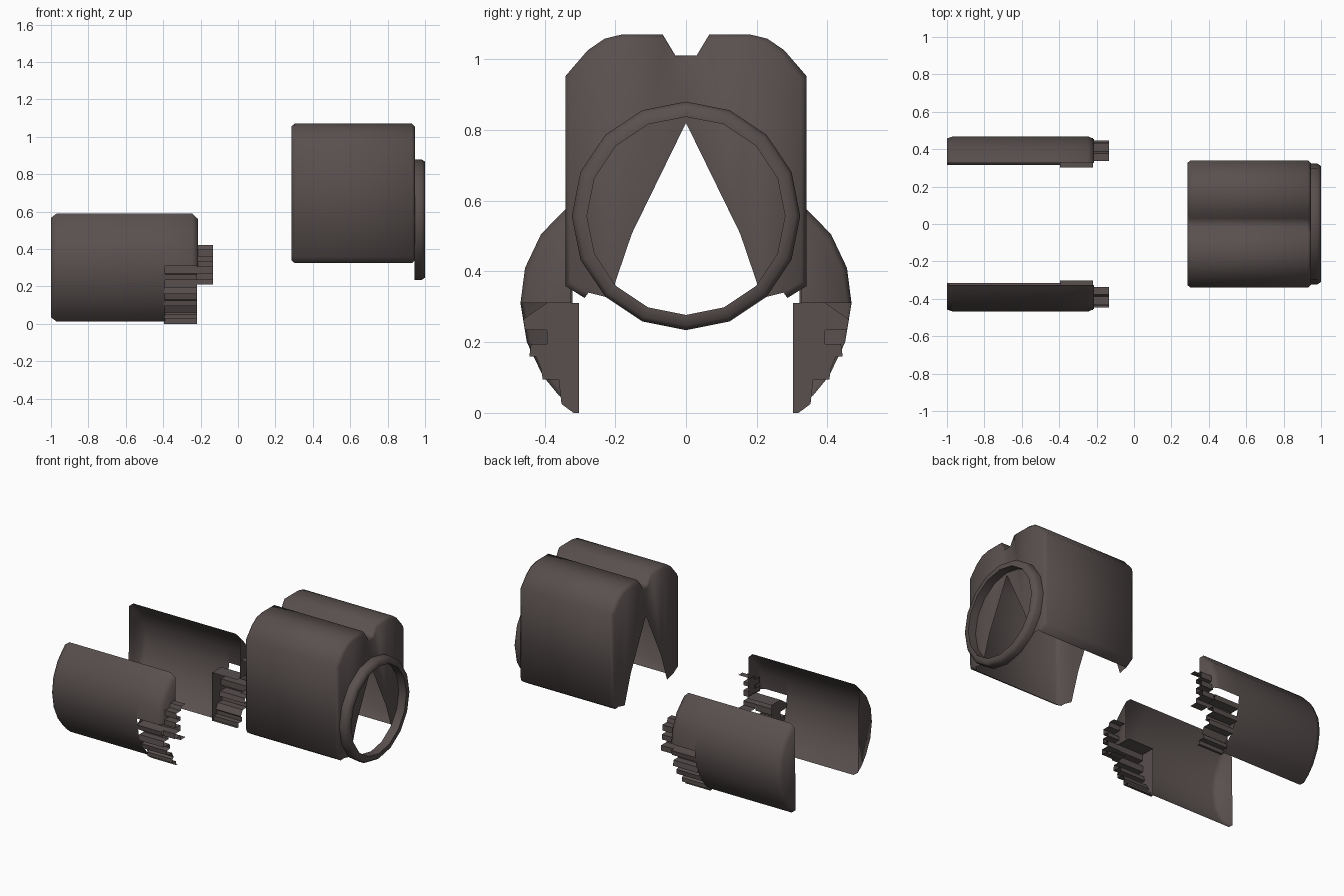
import bpy, bmesh, math

if "Cube" in bpy.data.objects:
    bpy.data.objects.remove(bpy.data.objects["Cube"])

mat = bpy.data.materials.new("dark warm grey")
mat.diffuse_color = (0.10, 0.08, 0.078, 1)
mat.use_nodes = True
mat.node_tree.nodes["Principled BSDF"].inputs["Base Color"].default_value = mat.diffuse_color


def finish(bm, name, angle):
    """Smooth shallow edges and link the object."""
    bmesh.ops.recalc_face_normals(bm, faces=bm.faces)
    for f in bm.faces:
        f.smooth = True
    for e in bm.edges:
        e.smooth = len(e.link_faces) == 2 and e.calc_face_angle(0) < math.radians(angle)
    me = bpy.data.meshes.new(name)
    bm.to_mesh(me)
    bm.free()
    me.materials.append(mat)
    ob = bpy.data.objects.new(name, me)
    bpy.context.collection.objects.link(ob)
    return ob


def loft(name, sections, angle=80, skip=(), caps=(True, True)):
    """Join (x, yz profile) sections along x; skip leaves profile sides open."""
    bm = bmesh.new()
    rings = [[bm.verts.new((x, y, z)) for y, z in prof] for x, prof in sections]
    n = len(rings[0])
    for a, b in zip(rings, rings[1:]):
        for i in range(n):
            if i not in skip:
                j = (i + 1) % n
                bm.faces.new((a[i], a[j], b[j], b[i]))
    ends = [bm.faces.new(r) for r, on in zip((rings[0], rings[-1]), caps) if on]
    if ends:
        bmesh.ops.triangulate(bm, faces=ends)
    return finish(bm, name, angle)


def shrink(prof, cy, cz, k):
    return [(cy + (y - cy) * k, cz + (z - cz) * k) for y, z in prof]


# Main housing: hollow arch with a top groove, V-shaped openings in both end walls
inner = [(0.153, 0.507), (0.215, 0.325)]
outer = [(0.287, 0.325), (0.34, 0.358), (0.34, 0.953), (0.278, 1.025),
         (0.23, 1.058), (0.18, 1.07), (0.066, 1.07), (0.03, 1.01)]


def arch(k):
    half = inner + shrink(outer, 0, 0.70, k)
    return [(0, 0.82)] + half + [(-y, z) for y, z in reversed(half)]


loft("housing", [(0.285, arch(0.96)), (0.303, arch(1)), (0.93, arch(1)), (0.946, arch(0.96))],
     skip=(0, 1, 2, 18, 19, 20))

# Sixteen-sided collar on the end of the housing
bm = bmesh.new()
section = [(0.944, 0.28), (0.944, 0.323), (0.98, 0.323), (1.0, 0.31), (1.0, 0.28)]
N = 16
loops = []
for i in range(N):
    a = 2 * math.pi * i / N
    loops.append([bm.verts.new((x, r * math.sin(a), 0.557 + r * math.cos(a))) for x, r in section])
for i in range(N):
    p, q = loops[i], loops[(i + 1) % N]
    for j in range(len(section)):
        k = (j + 1) % len(section)
        bm.faces.new((p[j], p[k], q[k], q[j]))
finish(bm, "collar", 80)

# Side shells: hollow curved section, lower corner cut away for the rack
upper = [(0.468, 0.31), (0.455, 0.41), (0.41, 0.505), (0.345, 0.572), (0.325, 0.59)]
lower = [(0.315, 0.012), (0.36, 0.05), (0.405, 0.105), (0.45, 0.20)]
full = lower + upper
top_part = [(0.325, 0.31)] + upper

# Toothed profiles (y, z)
lower_rack = [(0.302, 0.0), (0.318, 0.0), (0.318, 0.025), (0.352, 0.025), (0.352, 0.05),
              (0.34, 0.06), (0.36, 0.095), (0.405, 0.095), (0.41, 0.125), (0.375, 0.13),
              (0.383, 0.16), (0.443, 0.16), (0.438, 0.195), (0.393, 0.195), (0.393, 0.235),
              (0.455, 0.235), (0.46, 0.265), (0.395, 0.27), (0.395, 0.31), (0.302, 0.31)]
upper_rack = [(0.338, 0.21), (0.39, 0.21), (0.39, 0.237), (0.446, 0.237), (0.446, 0.27),
              (0.39, 0.27), (0.39, 0.305), (0.438, 0.305), (0.438, 0.337), (0.39, 0.337),
              (0.39, 0.36), (0.432, 0.36), (0.432, 0.397), (0.387, 0.397), (0.378, 0.422),
              (0.338, 0.422)]

for side, s in (("front", -1), ("back", 1)):
    def flip(prof):
        return [(s * y, z) for y, z in prof]
    small = flip(shrink(full, 0.33, 0.30, 0.92))
    loft(side + "_shell", [(-1.0, small), (-0.97, flip(full)), (-0.39, flip(full))],
         skip=(8,), caps=(True, False))
    cut = flip([(0.325, 0.31)] + shrink(upper, 0.33, 0.31, 0.9))
    loft(side + "_shell_end", [(-0.39, flip(top_part)), (-0.245, flip(top_part)), (-0.215, cut)],
         skip=(0, 5), caps=(False, True))
    # Open toothed racks at the end of each shell
    loft(side + "_lower_rack", [(-0.395, flip(lower_rack)), (-0.218, flip(lower_rack))], 30,
         skip=(19,), caps=(True, False))
    loft(side + "_upper_rack", [(-0.22, flip(upper_rack)), (-0.135, flip(upper_rack))], 30,
         skip=(15,), caps=(False, False))
